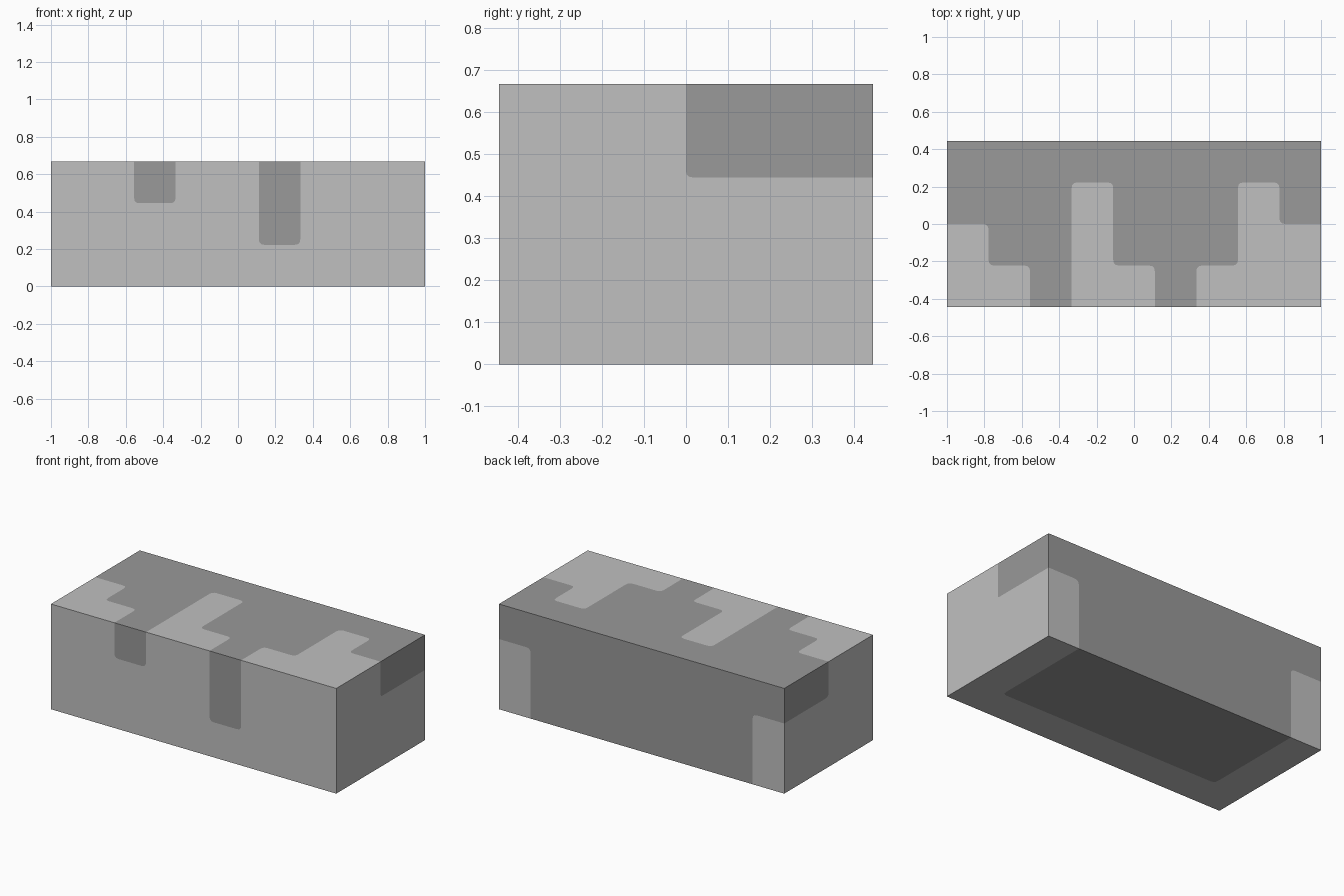
import bpy
import bmesh
from mathutils import Vector
from mathutils.geometry import delaunay_2d_cdt

if "Cube" in bpy.data.objects:
    bpy.data.objects.remove(bpy.data.objects["Cube"])

C = 2 / 9                      # one square of the block's 9 x 4 x 3 pattern grid
HX, HY, H = 4.5 * C, 2 * C, 3 * C


def material(name, value):
    m = bpy.data.materials.new(name)
    m.diffuse_color = (value, value, value, 1)
    m.use_nodes = True
    m.node_tree.nodes["Principled BSDF"].inputs["Base Color"].default_value = m.diffuse_color
    return m


def rounded(points, lo, hi, r):
    """Round every corner that does not lie on the border of the side."""
    out = []
    for i, p in enumerate(points):
        p = Vector(p)
        if any(abs(p[k] - e[k]) < 1e-5 for k in (0, 1) for e in (lo, hi)):
            out.append(p)
            continue
        a = p + (Vector(points[i - 1]) - p).normalized() * r
        b = p + (Vector(points[(i + 1) % len(points)]) - p).normalized() * r
        out += [a * (1 - t) ** 2 + p * 2 * t * (1 - t) + b * t * t
                for t in (0, 1 / 3, 2 / 3, 1)]
    return out


def add_side(bm, lo, hi, patches, place, r=0.03):
    """One flat side of the block, with dark patches cut into it."""
    loops = [[Vector(lo), Vector((hi[0], lo[1])), Vector(hi), Vector((lo[0], hi[1]))]]
    loops += [rounded(p, lo, hi, r) for p in patches]
    coords, faces = [], []
    for loop in loops:
        area = sum(loop[i - 1].cross(loop[i]) for i in range(len(loop)))
        if area < 0:
            loop.reverse()
        faces.append(list(range(len(coords), len(coords) + len(loop))))
        coords += loop
    vs, _, fs, _, _, source = delaunay_2d_cdt(coords, [], faces, 1, 1e-5)
    verts = [bm.verts.new(place(v.x, v.y)) for v in vs]
    for f, src in zip(fs, source):
        face = bm.faces.new([verts[i] for i in f])
        face.material_index = 1 if any(s > 0 for s in src) else 0


def box(x0, y0, x1, y1):
    return [(x0, y0), (x1, y0), (x1, y1), (x0, y1)]


bm = bmesh.new()

# top: stepped dark patch, one step height per column
steps = [0, -1, -2, 1, -1, -2, -1, 1, 0]
top = []
for i, s in enumerate(steps):
    for x in (i, i + 1):
        p = (-HX + x * C, s * C)
        top.append(p)
top += [(HX, HY), (-HX, HY)]
add_side(bm, (-HX, -HY), (HX, HY), [top], lambda u, v: (u, v, H))

# front: two drips
add_side(bm, (-HX, 0), (HX, H),
         [box(-2.5 * C, 2 * C, -1.5 * C, H), box(0.5 * C, C, 1.5 * C, H)],
         lambda u, v: (u, -HY, v))

# back: dark except for the two lower corners
back = [(-HX, H), (-HX, 2 * C), (-3.5 * C, 2 * C), (-3.5 * C, 0),
        (3.5 * C, 0), (3.5 * C, 2 * C), (HX, 2 * C), (HX, H)]
add_side(bm, (-HX, 0), (HX, H), [back], lambda u, v: (u, HY, v))

# left and right ends: dark upper rear quarter
end = box(0, 2 * C, HY, H)
add_side(bm, (-HY, 0), (HY, H), [end], lambda u, v: (-HX, u, v))
add_side(bm, (-HY, 0), (HY, H), [end], lambda u, v: (HX, u, v), 0.015)

# underside: dark panel reaching the back edge
add_side(bm, (-HX, -HY), (HX, HY), [box(-3.5 * C, -C, 3.5 * C, HY)],
         lambda u, v: (u, v, 0))

bmesh.ops.remove_doubles(bm, verts=bm.verts, dist=1e-4)
# point every side outwards
bm.normal_update()
centre = Vector((0, 0, H / 2))
for f in bm.faces:
    if f.normal.dot(f.calc_center_median() - centre) < 0:
        f.normal_flip()

mesh = bpy.data.meshes.new("patterned_block")
bm.to_mesh(mesh)
bm.free()
mesh.materials.append(material("light grey", 0.527))
mesh.materials.append(material("dark grey", 0.319))
block = bpy.data.objects.new("patterned_block", mesh)
bpy.context.collection.objects.link(block)
